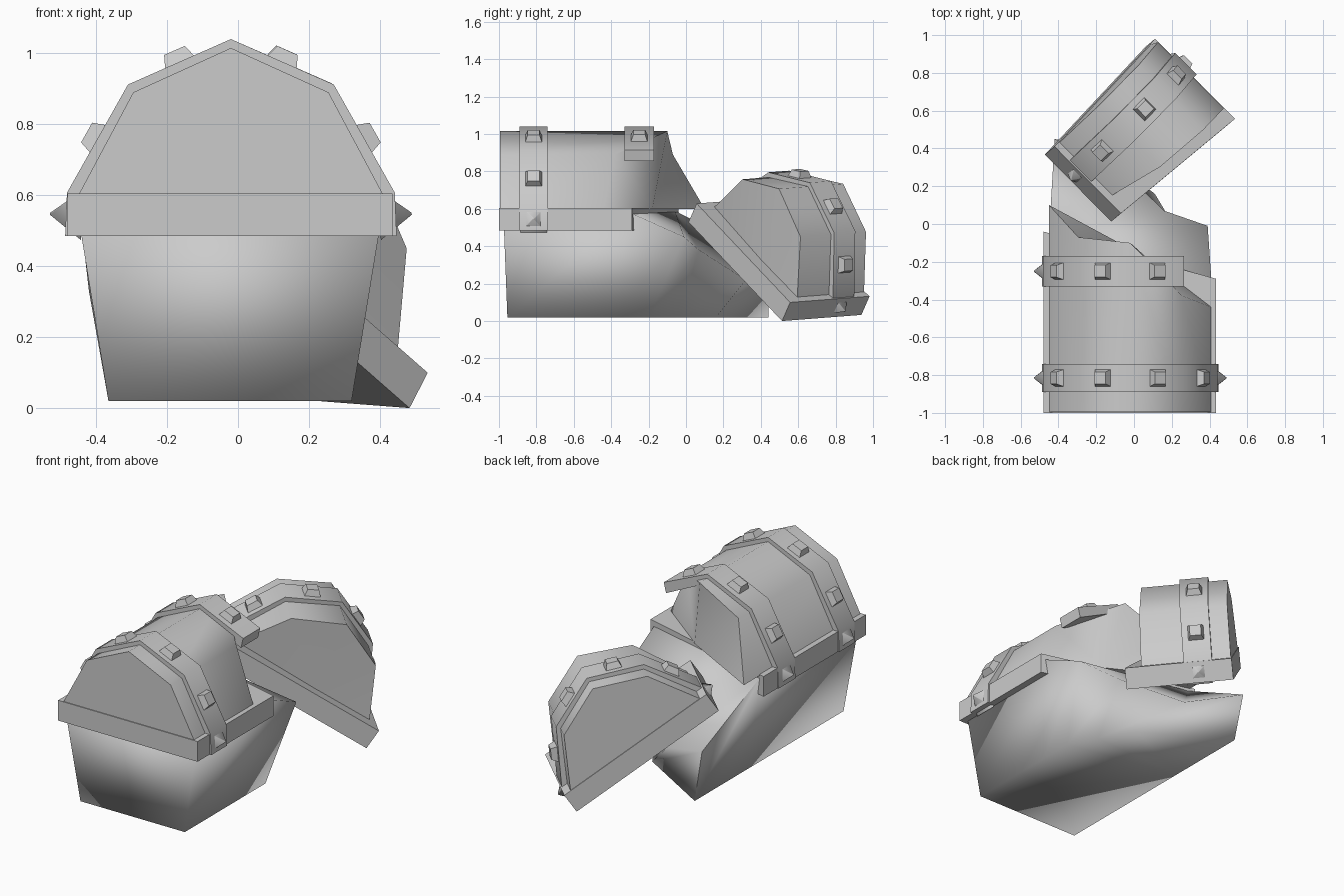
import bpy
import bmesh
from math import radians
from mathutils import Matrix, Vector

if "Cube" in bpy.data.objects:
    bpy.data.objects.remove(bpy.data.objects["Cube"])

GREY = (0.6, 0.6, 0.6, 1)
stone = bpy.data.materials.new("plain grey")
stone.use_nodes = True
stone.diffuse_color = GREY
stone.node_tree.nodes["Principled BSDF"].inputs["Base Color"].default_value = GREY


def finish(name, bm, place, sharp_angle=70):
    """Turn a bmesh into a grey object, smooth up to the sharp angle."""
    bmesh.ops.recalc_face_normals(bm, faces=bm.faces)
    bm.transform(place)
    for face in bm.faces:
        face.smooth = True
    for edge in bm.edges:
        edge.smooth = edge.calc_face_angle() < radians(sharp_angle)
    mesh = bpy.data.meshes.new(name)
    bm.to_mesh(mesh)
    bm.free()
    mesh.materials.append(stone)
    obj = bpy.data.objects.new(name, mesh)
    bpy.context.collection.objects.link(obj)


def loft(name, ring_a, ring_b, place, fan=True, sharp_angle=70):
    """Closed solid between two matching rings; fan caps start at point 0."""
    bm = bmesh.new()
    a, b = [[bm.verts.new(p) for p in ring] for ring in (ring_a, ring_b)]
    n = len(a)
    for i in range(n):
        j = (i + 1) % n
        bm.faces.new((a[i], a[j], b[j], b[i]))
    for ring in (a, b):
        if fan:
            for i in range(1, n - 1):
                bm.faces.new((ring[0], ring[i], ring[i + 1]))
        else:
            bm.faces.new(ring)
    finish(name, bm, place, sharp_angle)


def lid(name, flat_y, torn_y, place):
    """Five-sided dome; the torn end has its own y at each profile point."""
    profile = [(.09, .115), (.43, .115), (.275, .405), (0, .53), (-.275, .405), (-.43, .115)]
    loft(name, [(x, flat_y, z) for x, z in profile],
         [(x, y, z) for (x, z), y in zip(profile, torn_y)], place)


def rim(name, corners, place):
    loft(name, [(x, y, 0) for x, y in corners],
         [(x, y, .12) for x, y in corners], place)


def stud(name, x, z, normal, y, base, tip, height, place):
    """Four-sided stud standing on the strap, partly sunk into it."""
    bm = bmesh.new()
    turn = Vector((normal[0], 0, normal[1])).to_track_quat('Z', 'Y').to_matrix().to_4x4()
    spot = Matrix.Translation((x, y, z)) @ turn @ Matrix.Rotation(radians(45), 4, 'Z')
    bmesh.ops.create_cone(bm, cap_ends=True, segments=4, radius1=base, radius2=tip,
                          depth=height, matrix=spot)
    finish(name, bm, place)


def strap(name, y0, y1, place, broken=False):
    """Band over the dome with studs; a broken one stops at the right shoulder."""
    outer = [(-.467, 0), (-.462, .122), (-.29, .427), (0, .555), (.285, .43)]
    inner = [(-.42, 0), (-.42, .1), (-.265, .375), (0, .5), (.27, .37)]
    if not broken:
        outer[-1] = (.29, .427)
        outer += [(.462, .122), (.467, 0)]
        inner += [(.42, .1), (.42, 0)]
    ring = outer + inner[::-1]
    loft(name, [(x, y0, z) for x, z in ring], [(x, y1, z) for x, z in ring],
         place, fan=False)
    mid = (y0 + y1) / 2
    last = len(outer) - 2
    for i in range(last + 1):
        (x0, z0), (x1, z1) = outer[i], outer[i + 1]
        on_rim = i == 0 or (i == last and not broken)
        tip, base, height = (.004, .1, .09) if on_rim else (.045, .08, .07)
        stud(name + "_stud", (x0 + x1) / 2, (z0 + z1) / 2, (z0 - z1, x1 - x0), mid,
             base, tip, height, place)


# Broken chest body with a sloping torn top
body_bottom = [(-.365, -.06), (-.365, -.955), (.32, -.955), (.32, -.4), (.32, -.2),
               (.23, -.04), (.11, .16), (-.365, .44)]
body_top = [(-.45, -.06, .59), (-.45, -.975, .54), (.405, -.975, .54), (.41, -.3, .58),
            (.39, -.01, .45), (.16, .07, .38), (-.1, .32, .22), (-.42, .45, .33)]
loft("chest_body", [(x, y, .02) for x, y in body_bottom], body_top, Matrix(),
     sharp_angle=110)

# Front half of the lid, still on the chest
front = Matrix.Translation((-.02, 0, .485))
lid("front_lid", -.995, [-.18, -.44, -.38, -.1, -.07, .1], front)
rim("front_rim", [(-.46, -1), (.455, -1), (.455, -.29), (-.46, -.04)], front)
strap("front_strap", -.89, -.74, front)
strap("broken_strap", -.33, -.17, front, broken=True)

# Back half of the lid, tipped off and leaning behind the chest
across = Vector((.56, .6, -.55)).normalized()
along = Vector((-.72, .69, .07))
along = (along - across * along.dot(across)).normalized()
up = across.cross(along)
back = Matrix((across, along, up)).transposed().to_4x4()
back.translation = (.217, .228, .262)
lid("back_lid", .595, [.12, .09, .1, .11, .135, .2], back)
rim("back_rim", [(-.47, .1), (.47, 0), (.47, .6), (-.47, .6)], back)
strap("back_strap", .33, .49, back)
